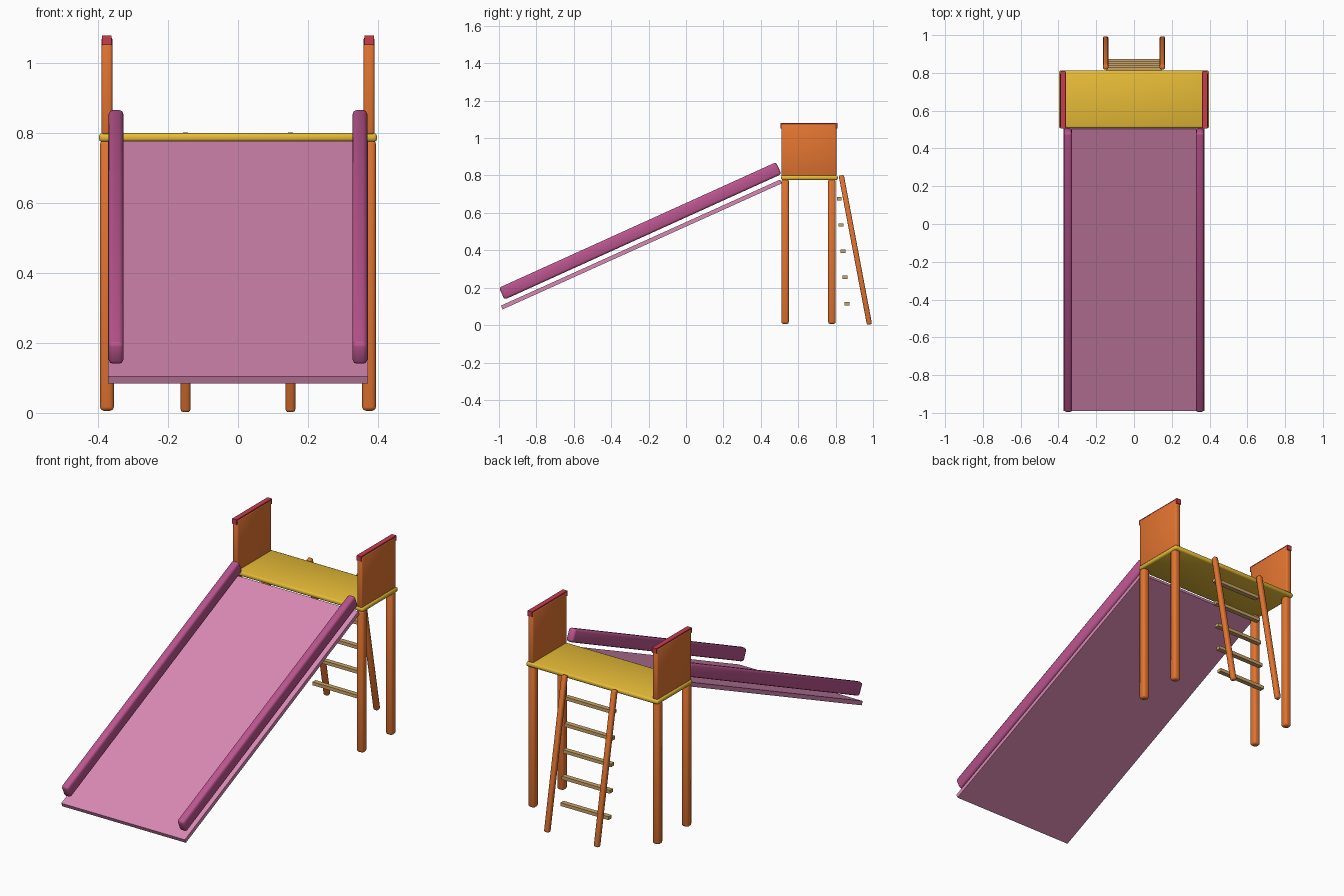
import bpy, bmesh
from math import atan2, hypot
from mathutils import Matrix

if "Cube" in bpy.data.objects:
    bpy.data.objects.remove(bpy.data.objects["Cube"])


def mat(name, rgb):
    m = bpy.data.materials.new(name)
    m.diffuse_color = [(c / 255) ** 2.2 for c in rgb] + [1]
    m.use_nodes = True
    m.node_tree.nodes["Principled BSDF"].inputs["Base Color"].default_value = m.diffuse_color
    return m


PINK = mat("pink", (217, 136, 178))
PLUM = mat("plum", (186, 86, 142))
ORANGE = mat("orange", (226, 116, 52))
YELLOW = mat("yellow", (230, 186, 58))
RED = mat("red", (200, 62, 80))
TAN = mat("tan", (200, 162, 105))


def box(name, center, size, material, bevel=0.0, angle=0.0):
    """Box turned about x; a bevel makes it rounded and smooth."""
    bm = bmesh.new()
    bmesh.ops.create_cube(bm, size=1, matrix=Matrix.Diagonal((*size, 1)))
    if bevel:
        bmesh.ops.bevel(bm, geom=bm.edges[:], offset=bevel, segments=2,
                        profile=0.5, affect='EDGES')
        for f in bm.faces:
            f.smooth = True
    me = bpy.data.meshes.new(name)
    bm.to_mesh(me)
    bm.free()
    ob = bpy.data.objects.new(name, me)
    ob.location = center
    ob.rotation_euler.x = angle
    me.materials.append(material)
    bpy.context.collection.objects.link(ob)
    return ob


def beam(name, x, a, b, width, height, material, bevel=0.0):
    """Box running from a to b, both given as (y, z)."""
    dy, dz = b[0] - a[0], b[1] - a[1]
    center = (x, (a[0] + b[0]) / 2, (a[1] + b[1]) / 2)
    return box(name, center, (width, hypot(dy, dz), height), material,
               bevel, atan2(dz, dy))


# slide bed
beam("slide_bed", 0, (-0.985, 0.094), (0.508, 0.768), 0.745, 0.022, PINK)

# platform
box("platform", (0, 0.66, 0.788), (0.796, 0.304, 0.025), YELLOW, 0.009)

for s, side in ((-1, "left"), (1, "right")):
    # slide rail
    beam(f"{side}_slide_rail", s * 0.349, (-0.985, 0.168), (0.496, 0.839),
         0.042, 0.07, PLUM, 0.012)
    # legs
    for y, end in ((0.53, "front"), (0.78, "back")):
        box(f"{side}_{end}_leg", (s * 0.375, y, 0.393), (0.04, 0.04, 0.774),
            ORANGE, 0.011)
    # side guard with cap
    box(f"{side}_guard_panel", (s * 0.375, 0.657, 0.936), (0.031, 0.294, 0.28),
        ORANGE, 0.007)
    box(f"{side}_guard_cap", (s * 0.375, 0.657, 1.066), (0.027, 0.304, 0.028),
        RED)
    # ladder stile
    beam(f"{side}_ladder_stile", s * 0.15, (0.981, 0.003), (0.83, 0.801),
         0.028, 0.028, ORANGE, 0.008)

# ladder rungs
for i in range(5):
    box(f"ladder_rung_{i + 1}", (0, 0.861 - 0.0105 * i, 0.115 + 0.14 * i),
        (0.29, 0.026, 0.018), TAN)
